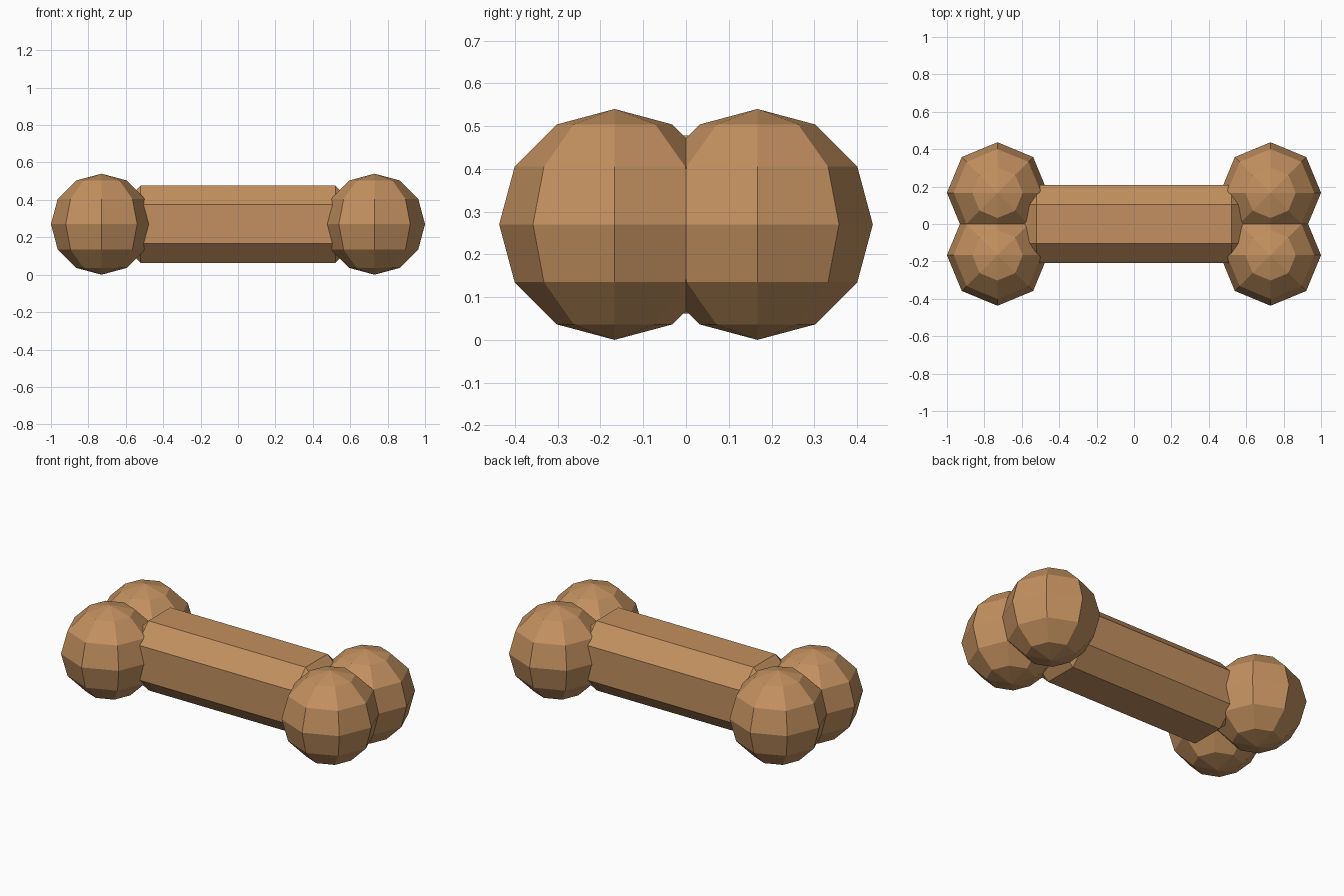
import bpy
import bmesh

if "Cube" in bpy.data.objects:
    bpy.data.objects.remove(bpy.data.objects["Cube"])

R = 0.27            # knob radius
KX, KY = 0.73, 0.167
SHAFT = 0.416       # shaft thickness
CHAMFER = 0.104

bone = bpy.data.materials.new("bone_brown")
bone.diffuse_color = (0.54, 0.28, 0.115, 1)
bone.use_nodes = True
bone.node_tree.nodes["Principled BSDF"].inputs["Base Color"].default_value = bone.diffuse_color


def add_part(name, bm, location):
    mesh = bpy.data.meshes.new(name)
    bm.to_mesh(mesh)
    bm.free()
    mesh.materials.append(bone)
    obj = bpy.data.objects.new(name, mesh)
    obj.location = location
    bpy.context.collection.objects.link(obj)
    return obj


# Shaft: long box with every edge chamfered
bm = bmesh.new()
bmesh.ops.create_cube(bm, size=1)
bmesh.ops.scale(bm, vec=(1.248, SHAFT, SHAFT), verts=bm.verts)
bmesh.ops.bevel(bm, geom=bm.edges[:], offset=CHAMFER, offset_type='OFFSET',
                segments=1, profile=0.5, affect='EDGES')
add_part("shaft", bm, (0, 0, R))

# Knobs: two low-poly balls at each end
for x_name, sx in (("left", -1), ("right", 1)):
    for y_name, sy in (("front", -1), ("back", 1)):
        bm = bmesh.new()
        bmesh.ops.create_uvsphere(bm, u_segments=8, v_segments=6, radius=R)
        add_part(f"knob_{x_name}_{y_name}", bm, (sx * KX, sy * KY, R))
